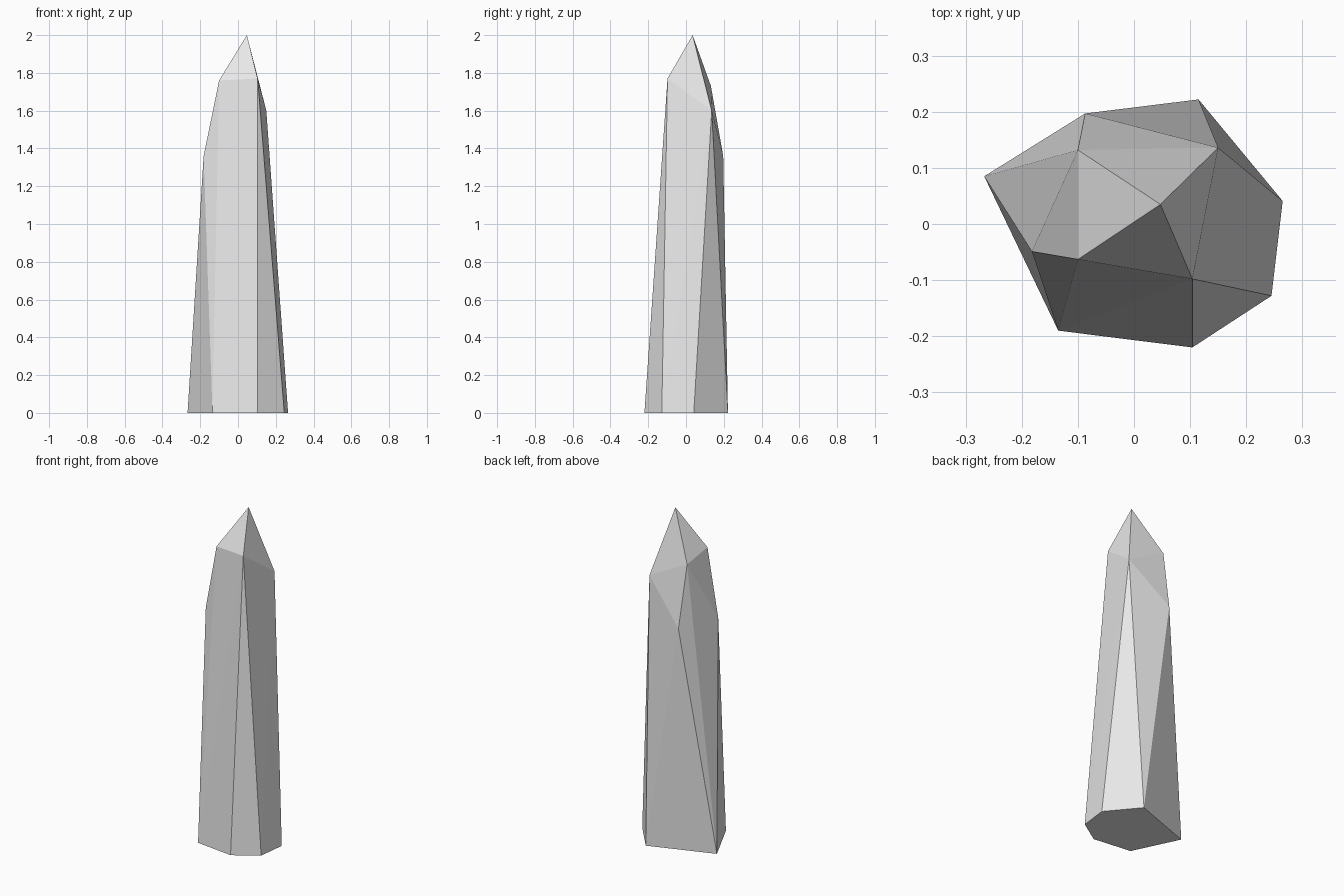
import bpy
import bmesh

if "Cube" in bpy.data.objects:
    bpy.data.objects.remove(bpy.data.objects["Cube"], do_unlink=True)

# One pale grey stone material
stone = bpy.data.materials.new("pale_grey_stone")
stone.use_nodes = True
grey = (0.8, 0.8, 0.8, 1)
stone.diffuse_color = grey
stone.node_tree.nodes["Principled BSDF"].inputs["Base Color"].default_value = grey

# Irregular six-sided foot
foot = [(-0.267, 0.085), (-0.135, -0.19), (0.104, -0.22),
        (0.245, -0.128), (0.265, 0.041), (0.115, 0.222)]
# Chipped shoulders and the off-centre tip
shoulders = [(-0.182, -0.049, 1.36), (-0.087, 0.197, 1.36),
             (0.15, 0.136, 1.6), (-0.1, 0.132, 1.73),
             (-0.1, -0.063, 1.76), (0.104, -0.098, 1.77)]
tip = (0.047, 0.035, 2)

# Wrap the corners in a faceted convex shell
bm = bmesh.new()
for corner in [(x, y, 0) for x, y in foot] + shoulders + [tip]:
    bm.verts.new(corner)
bmesh.ops.convex_hull(bm, input=bm.verts[:])
bmesh.ops.dissolve_limit(bm, angle_limit=0.005, verts=bm.verts[:], edges=bm.edges[:])
bmesh.ops.recalc_face_normals(bm, faces=bm.faces[:])

mesh = bpy.data.meshes.new("crystal_spire")
bm.to_mesh(mesh)
bm.free()
mesh.materials.append(stone)
bpy.context.collection.objects.link(bpy.data.objects.new("crystal_spire", mesh))
